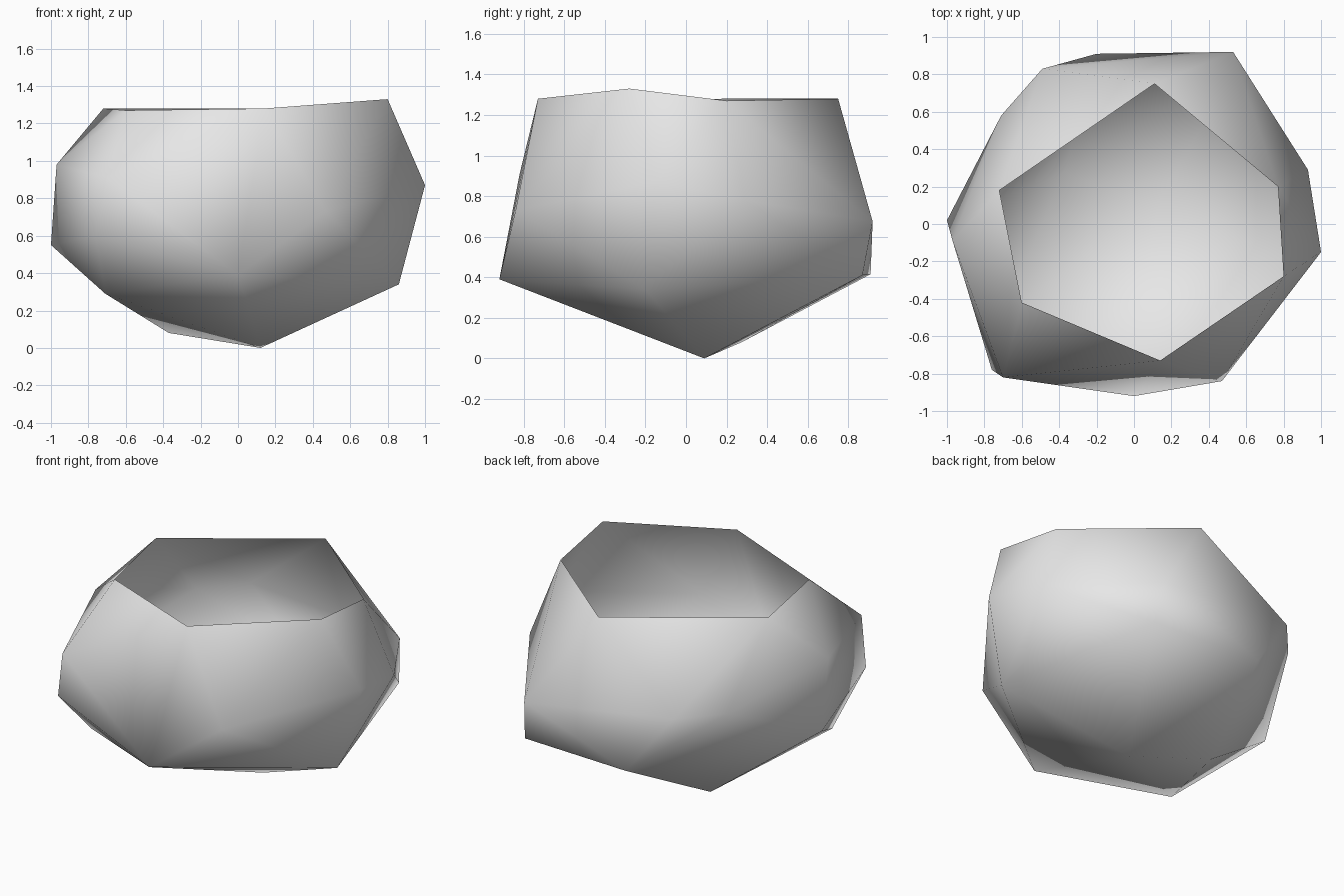
import bpy
import bmesh

default_cube = bpy.data.objects.get("Cube")
if default_cube:
    bpy.data.objects.remove(default_cube, do_unlink=True)

# Corner rings of the faceted bowl, from the mouth down to the base
rim = [(.11, .75, 1.28), (.77, .2, 1.27), (.8, -.28, 1.33),
       (.14, -.73, 1.28), (-.6, -.42, 1.27), (-.72, .18, 1.28)]
shoulder = [(1, -.15, .87), (.93, .29, .78), (.53, .92, .675), (-.49, .83, .8),
            (-.71, .58, .8), (-.97, -.09, .98), (-.7, -.82, .91), (.47, -.84, .73)]
belly = [(.56, .87, .41), (-.2, .91, .415), (-1, .02, .55), (-.76, -.78, .6),
         (-.71, -.5, .29), (0, -.92, .39), (.86, -.2, .34)]
base = [(.12, .09, 0), (-.37, .275, .08)]


def make_material(name, color):
    material = bpy.data.materials.new(name)
    material.use_nodes = True
    material.diffuse_color = color
    material.node_tree.nodes["Principled BSDF"].inputs["Base Color"].default_value = color
    return material


def make_open_shell(name, mouth, body, material):
    """Wrap the corners in a faceted skin, then open it at the mouth."""
    bm = bmesh.new()
    mouth_verts = {bm.verts.new(co) for co in mouth}
    for co in body:
        bm.verts.new(co)
    bmesh.ops.convex_hull(bm, input=list(bm.verts))
    bmesh.ops.recalc_face_normals(bm, faces=list(bm.faces))
    lid = [f for f in bm.faces if all(v in mouth_verts for v in f.verts)]
    bmesh.ops.delete(bm, geom=lid, context='FACES')
    for face in bm.faces:
        face.smooth = True
    mesh = bpy.data.meshes.new(name)
    bm.to_mesh(mesh)
    bm.free()
    mesh.materials.append(material)
    shell = bpy.data.objects.new(name, mesh)
    bpy.context.collection.objects.link(shell)
    return shell


# Open, rough-hewn bowl with a thin single wall
grey = make_material("light grey", (0.8, 0.8, 0.8, 1.0))
make_open_shell("bowl", rim, shoulder + belly + base, grey)
